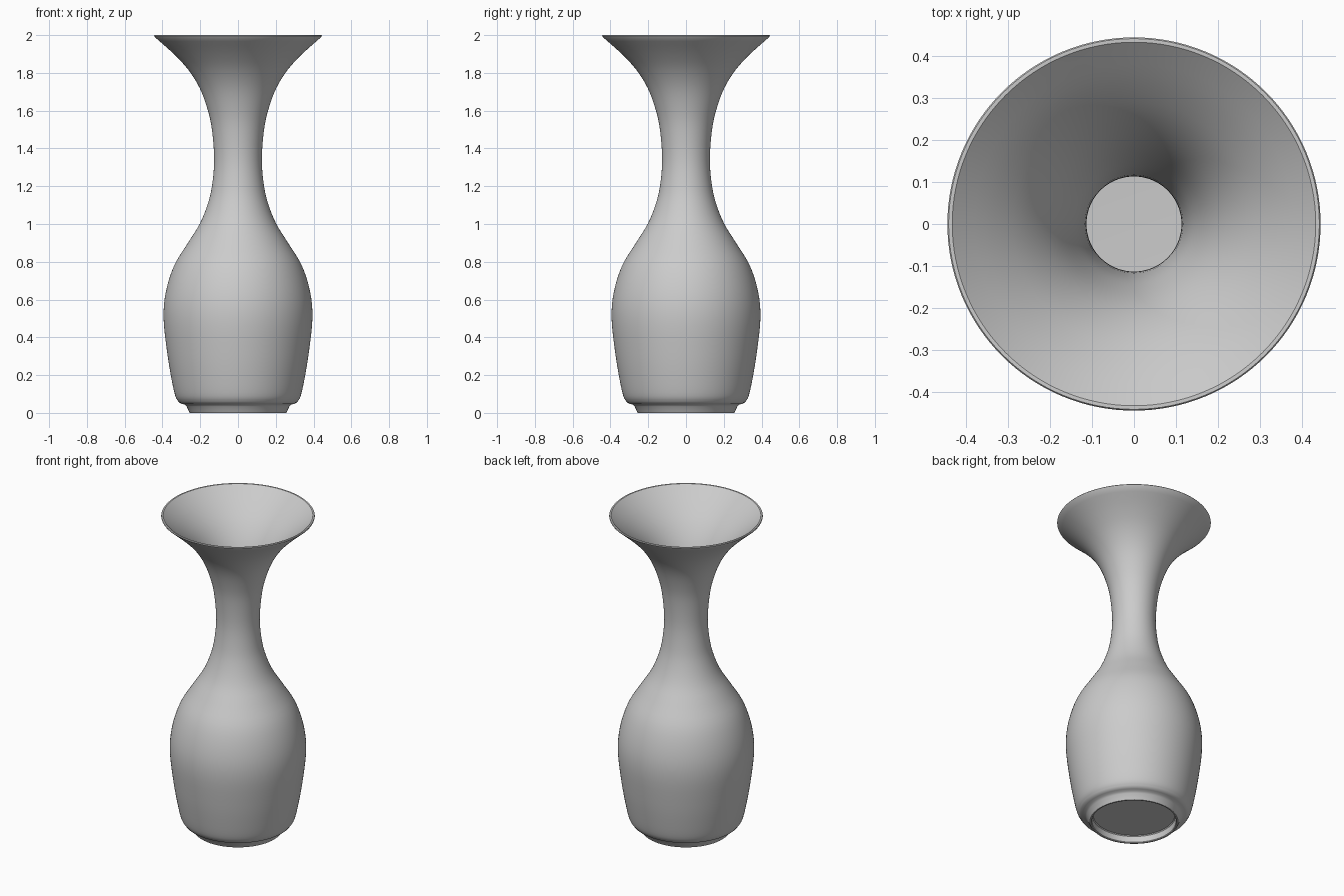
import bpy, bmesh, math
from mathutils import Vector

if "Cube" in bpy.data.objects:
    bpy.data.objects.remove(bpy.data.objects["Cube"])

SIDES = 128
WALL = 0.013


def smooth(points, steps=4):
    """Catmull-Rom curve through (radius, z) points."""
    p = [Vector(q) for q in points]
    p = [2 * p[0] - p[1]] + p + [2 * p[-1] - p[-2]]
    out = []
    for i in range(1, len(p) - 2):
        a, b, c, d = p[i - 1:i + 3]
        for s in range(steps):
            t = s / steps
            out.append(0.5 * (2 * b + (c - a) * t + (2 * a - 5 * b + 4 * c - d) * t ** 2
                              + (3 * b - a - 3 * c + d) * t ** 3))
    return out + [p[-2]]


def lathe(name, profile):
    """Spin a profile that starts and ends on the axis."""
    bm = bmesh.new()
    rings = []
    for r, z in profile:
        if r < 1e-6:
            rings.append([bm.verts.new((0, 0, z))] * SIDES)
        else:
            rings.append([bm.verts.new((r * math.cos(2 * math.pi * k / SIDES),
                                        r * math.sin(2 * math.pi * k / SIDES), z))
                          for k in range(SIDES)])
    for a, b in zip(rings, rings[1:]):
        for k in range(SIDES):
            n = (k + 1) % SIDES
            bm.faces.new(list(dict.fromkeys((a[k], a[n], b[n], b[k]))))
    bmesh.ops.recalc_face_normals(bm, faces=bm.faces)
    mesh = bpy.data.meshes.new(name)
    bm.to_mesh(mesh)
    bm.free()
    ob = bpy.data.objects.new(name, mesh)
    bpy.context.collection.objects.link(ob)
    bpy.context.view_layer.objects.active = ob
    ob.select_set(True)
    bpy.ops.object.shade_smooth_by_angle(angle=math.radians(35))
    return ob


# Outer silhouette: rounded belly, narrow neck, flared mouth
body = smooth([(0.312, 0.055), (0.332, 0.09), (0.352, 0.18), (0.375, 0.32), (0.394, 0.5),
               (0.382, 0.64), (0.338, 0.78), (0.265, 0.9), (0.203, 1.0), (0.162, 1.1),
               (0.138, 1.2), (0.126, 1.34), (0.138, 1.5), (0.162, 1.61), (0.203, 1.72),
               (0.262, 1.815), (0.34, 1.9), (0.441, 1.99)])

# Foot ring with recessed underside
foot = [(0, 0.045), (0.235, 0.045), (0.24, 0.04), (0.243, 0.004), (0.247, 0),
        (0.255, 0), (0.26, 0.008), (0.272, 0.034), (0.282, 0.044), (0.298, 0.048)]

# Inner wall: body offset inwards along its normals
inner = []
for i in range(len(body) - 1, -1, -1):
    t = (body[min(i + 1, len(body) - 1)] - body[max(i - 1, 0)]).normalized()
    inner.append(tuple(body[i] + WALL * Vector((-t.y, t.x))))
lip = [(0.444, 1.996), (0.441, 2.0), (0.436, 2.0)]
floor = [(0.28, 0.06), (0, 0.06)]

lathe("vase", foot + [tuple(p) for p in body] + lip + inner + floor)
